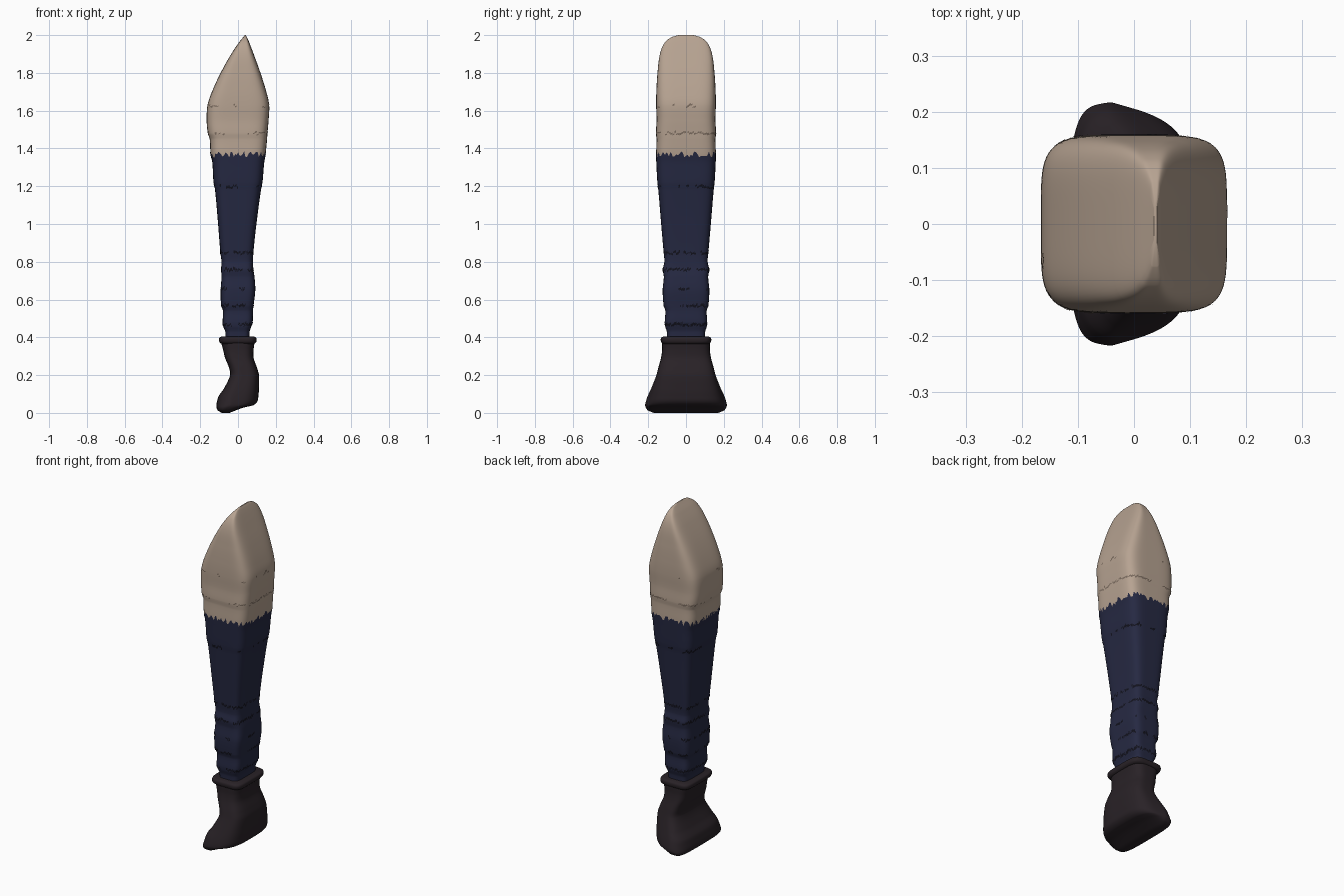
import bpy, math, random

if "Cube" in bpy.data.objects:
    bpy.data.objects.remove(bpy.data.objects["Cube"])
random.seed(4)
SEG = 120

# Profiles: (z, left x, right x, half depth)
LEG = [(0.36, -.065, .060, .098), (0.43, -.066, .060, .100), (0.455, -.076, .068, .108),
       (0.48, -.080, .076, .111), (0.54, -.078, .078, .108), (0.57, -.088, .081, .117),
       (0.65, -.090, .090, .122), (0.72, -.086, .086, .116), (0.76, -.088, .080, .121),
       (0.80, -.086, .078, .113), (0.85, -.092, .080, .117), (1.00, -.104, .096, .130),
       (1.18, -.120, .120, .145), (1.22, -.128, .128, .150), (1.33, -.135, .138, .156),
       (1.37, -.145, .146, .158), (1.45, -.150, .154, .156), (1.48, -.160, .156, .159),
       (1.55, -.166, .162, .156), (1.63, -.161, .165, .158), (1.70, -.138, .150, .157),
       (1.80, -.092, .119, .151), (1.90, -.036, .083, .138), (1.96, .004, .060, .113),
       (1.99, .028, .047, .075), (2.00, .036, .041, .040)]
BOOT = [(0.000, -.085, -.045, .170), (0.012, -.106, -.015, .200), (0.028, -.114, .030, .213),
        (0.040, -.115, .080, .217), (0.060, -.111, .102, .214), (0.09, -.102, .108, .205),
        (0.13, -.074, .111, .190), (0.20, -.042, .111, .163), (0.24, -.048, .100, .150),
        (0.29, -.068, .083, .134), (0.33, -.078, .082, .127), (0.37, -.088, .087, .126),
        (0.385, -.088, .087, .124)]
COLLAR = [(0.366, -.088, .088, .122), (0.374, -.098, .096, .131), (0.388, -.101, .099, .134),
          (0.398, -.098, .096, .131), (0.404, -.088, .087, .121)]


def material(name, rgb):
    m = bpy.data.materials.new(name)
    m.diffuse_color = (*rgb, 1)
    m.use_nodes = True
    m.node_tree.nodes["Principled BSDF"].inputs["Base Color"].default_value = m.diffuse_color
    return m


def sample(table, z):
    """Cubic interpolation of a profile at height z."""
    i = 0
    while i < len(table) - 2 and z > table[i + 1][0]:
        i += 1
    a, b = table[i], table[i + 1]
    p, q = table[max(i - 1, 0)], table[min(i + 2, len(table) - 1)]
    h = b[0] - a[0]
    t = min(max((z - a[0]) / h, 0), 1)
    out = []
    for k in (1, 2, 3):
        m0 = (b[k] - p[k]) / (b[0] - p[0]) * h
        m1 = (q[k] - a[k]) / (q[0] - a[0]) * h
        out.append((2*t**3 - 3*t*t + 1) * a[k] + (t**3 - 2*t*t + t) * m0
                   + (3*t*t - 2*t**3) * b[k] + (t**3 - t*t) * m1)
    return out


def point(table, z, j, n=5.0, grow=0.0, taper=0.0):
    """Point j of the rounded-square cross-section at height z."""
    x0, x1, d = sample(table, z)
    a = 2 * math.pi * j / SEG
    c, s = math.cos(a), math.sin(a)
    r = (abs(c)**n + abs(s)**n) ** (-1 / n)
    w = (x1 - x0) / 2 + grow
    x = (x0 + x1) / 2 + w * c * r
    y = (d + grow) * s * r * (1 - taper * max(0, x + .04))
    return (x, y, z)


def build(name, verts, faces, mat):
    me = bpy.data.meshes.new(name)
    me.from_pydata(verts, [], faces)
    ob = bpy.data.objects.new(name, me)
    bpy.context.collection.objects.link(ob)
    me.materials.append(mat)
    bpy.ops.object.select_all(action='DESELECT')
    ob.select_set(True)
    bpy.context.view_layer.objects.active = ob
    bpy.ops.object.shade_smooth_by_angle(angle=math.radians(50))
    return ob


def loft(name, table, z0, z1, mat, steps, n=5.0, grow=0.0, taper=None, ragged=0.0):
    zs = [z0 + (z1 - z0) * i / steps for i in range(steps + 1)]
    zs = sorted(zs + [r[0] for r in table
                      if z0 < r[0] < z1 and min(abs(r[0] - z) for z in zs) > 1e-4])
    verts, faces = [], []
    for i, z in enumerate(zs):
        t = taper * max(0, 1 - z / .36) if taper else 0
        for j in range(SEG):
            dz = random.uniform(0, ragged) if i == len(zs) - 1 else 0
            verts.append(point(table, z + dz, j, n, grow, t))
    for i in range(len(zs) - 1):
        for j in range(SEG):
            k = (j + 1) % SEG
            faces.append((i*SEG + j, i*SEG + k, (i+1)*SEG + k, (i+1)*SEG + j))
    faces.append(tuple(reversed(range(SEG))))
    if not ragged:
        faces.append(tuple(range(len(verts) - SEG, len(verts))))
    return build(name, verts, faces, mat)


def fold(name, table, z, mat, chance, height, grow):
    """Broken ragged crease line lying just on the surface."""
    verts, faces = [], []
    on = True
    for j in range(SEG):
        if random.random() < .3:
            on = random.random() < chance
        if not on:
            continue
        b = len(verts)
        zz = z + random.uniform(-.007, .007)
        hh = height * random.uniform(.4, 1)
        for q, dz in ((j, 0), (j + 1, .004), (j + 1, hh + .004), (j, hh)):
            verts.append(point(table, zz + dz, q, grow=grow))
        faces.append((b, b + 1, b + 2, b + 3))
    if faces:
        build(name, verts, faces, mat)


skin = material("skin", (.47, .365, .285))
crease = material("skin_crease", (.20, .15, .115))
navy = material("navy_cloth", (.019, .022, .055))
shadow = material("cloth_fold", (.006, .006, .012))
leather = material("dark_leather", (.022, .016, .020))

# Upper leg, trouser leg with ragged hem, and boot
loft("upper_leg", LEG, 1.32, 2.0, skin, 60)
loft("trouser_leg", LEG, 0.36, 1.352, navy, 90, grow=.0015, ragged=.035)
loft("boot", BOOT, 0.0, 0.385, leather, 50, n=3.6, taper=1.5)
loft("boot_collar", COLLAR, 0.366, 0.404, leather, 10)

# Cloth folds and skin creases
for i, (z, ch) in enumerate([(.46, .9), (.56, .4), (.65, .5), (.75, .8), (.84, .6), (1.19, .3)]):
    fold(f"trouser_fold_{i}", LEG, z, shadow, ch, .016, .0028)
for i, (z, ch) in enumerate([(1.475, .5), (1.62, .3)]):
    fold(f"skin_crease_{i}", LEG, z, crease, ch, .012, .0012)
